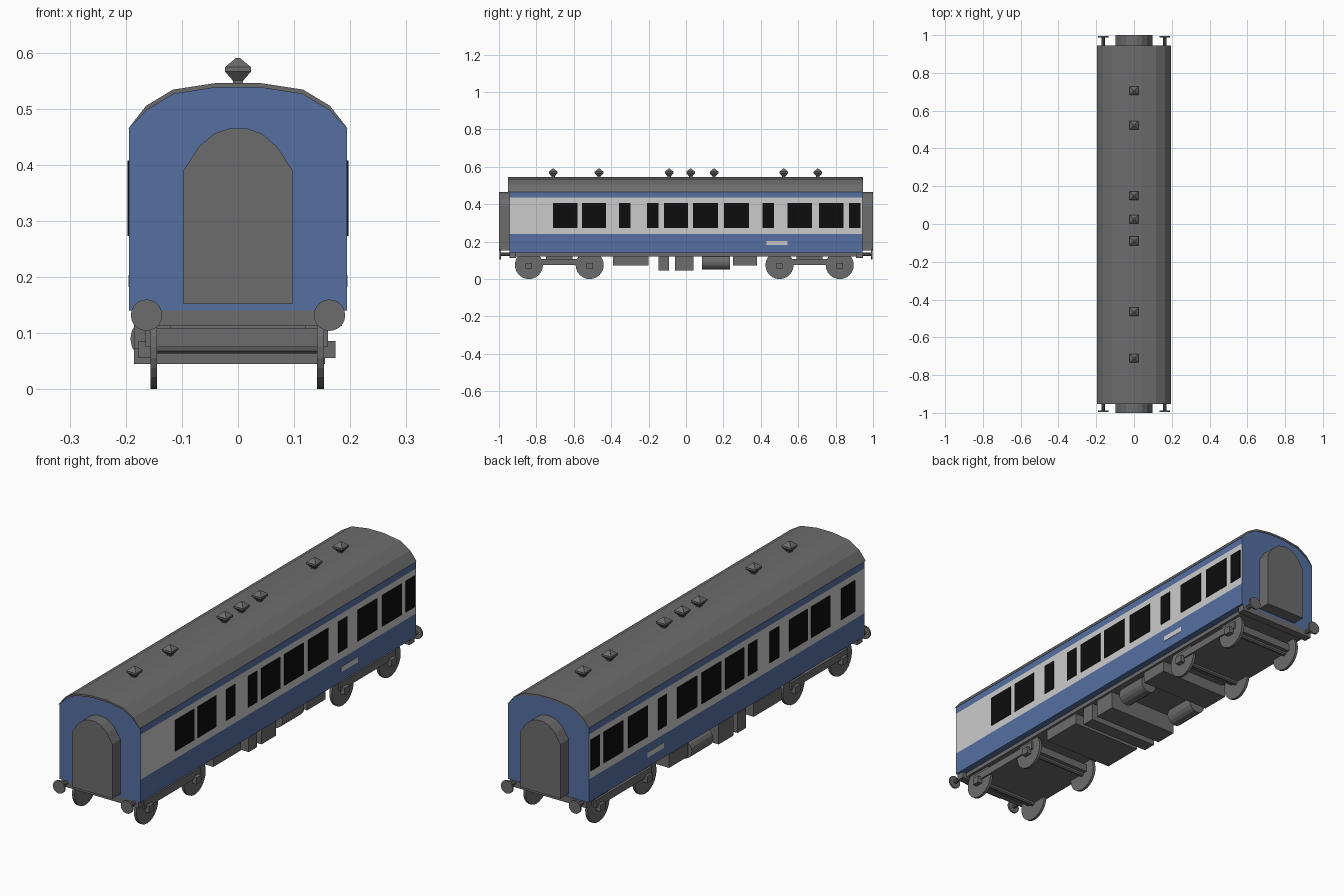
import bpy, bmesh, math
from mathutils import Matrix

if "Cube" in bpy.data.objects:
    bpy.data.objects.remove(bpy.data.objects["Cube"])


def material(name, rgb):
    m = bpy.data.materials.new(name)
    m.diffuse_color = (*rgb, 1)
    m.use_nodes = True
    m.node_tree.nodes["Principled BSDF"].inputs["Base Color"].default_value = m.diffuse_color
    return m


BLUE = material("blue_paint", (0.09, 0.16, 0.36))
LIGHT = material("light_grey_paint", (0.52, 0.52, 0.52))
DARK = material("dark_grey", (0.15, 0.15, 0.15))
BLACK = material("window_black", (0.004, 0.004, 0.004))


def finish(name, bm, *mats):
    bmesh.ops.recalc_face_normals(bm, faces=bm.faces)
    me = bpy.data.meshes.new(name)
    bm.to_mesh(me)
    bm.free()
    for m in mats:
        me.materials.append(m)
    ob = bpy.data.objects.new(name, me)
    bpy.context.collection.objects.link(ob)
    return ob


def box(name, x, y, z, mat=DARK):
    """Box from (low, high) ranges on each axis."""
    bm = bmesh.new()
    bmesh.ops.create_cube(bm, size=1)
    for v in bm.verts:
        for i, (lo, hi) in enumerate((x, y, z)):
            v.co[i] = (lo + hi) / 2 + v.co[i] * (hi - lo)
    return finish(name, bm, mat)


def cylinder(name, centre, radius, depth, axis, sides=24, mat=DARK):
    bm = bmesh.new()
    turn = Matrix.Rotation(math.pi / 2, 4, 'Y' if axis == 'X' else 'X')
    bmesh.ops.create_cone(bm, cap_ends=True, segments=sides, radius1=radius,
                          radius2=radius, depth=depth,
                          matrix=Matrix.Translation(centre) @ turn)
    return finish(name, bm, mat)


def prism(profile, y0, y1):
    """Extrude a closed x,z profile along y."""
    bm = bmesh.new()
    a = [bm.verts.new((x, y0, z)) for x, z in profile]
    b = [bm.verts.new((x, y1, z)) for x, z in profile]
    bm.faces.new(a)
    bm.faces.new(b)
    n = len(a)
    for i in range(n):
        bm.faces.new((a[i], a[(i + 1) % n], b[(i + 1) % n], b[i]))
    return bm


def mirrored(half):
    return half + [(-x, z) for x, z in reversed(half)]


# Body shell with painted bands on the sides
arc = [(0.194, 0.465), (0.163, 0.497), (0.115, 0.526), (0.038, 0.538)]
bm = prism(mirrored([(0.194, 0.14), (0.194, 0.24), (0.194, 0.435)] + arc), -0.945, 0.943)
for f in bm.faces:
    if len(f.verts) == 4 and 0.25 < f.calc_center_median().z < 0.42 \
            and abs(f.calc_center_median().x) > 0.19:
        f.material_index = 1
finish("coach_body", bm, BLUE, LIGHT)

# Roof skin
outer = [(0.195, 0.465), (0.164, 0.505), (0.116, 0.534), (0.038, 0.546)]
finish("roof", prism(mirrored(outer) + mirrored(arc)[::-1], -0.953, 0.946), DARK)

# Windows and number plates on both sides
windows = [(-0.71, -0.58), (-0.556, -0.428), (-0.358, -0.297), (-0.208, -0.148),
           (-0.118, 0.01), (0.038, 0.17), (0.204, 0.338), (0.41, 0.47),
           (0.542, 0.674), (0.71, 0.842), (0.872, 0.933)]
for side, label in ((1, "right"), (-1, "left")):
    xs = sorted((side * 0.19, side * 0.197))
    for y in windows + ([(-0.88, -0.785)] if side < 0 else []):
        box(label + "_window", xs, y, (0.273, 0.408), BLACK)
    box(label + "_plate", sorted((side * 0.19, side * 0.1955)), (0.43, 0.542),
        (0.182, 0.204), LIGHT)

# Roof ventilators: square stem flaring to a cap
for y in (-0.71, -0.465, -0.09, 0.025, 0.15, 0.523, 0.705):
    bm = bmesh.new()
    rings = []
    for r, z in ((0.009, 0.54), (0.009, 0.55), (0.023, 0.566), (0.023, 0.574), (0.004, 0.59)):
        rings.append([bm.verts.new((sx * r, y + sy * r, z))
                      for sx, sy in ((1, 1), (-1, 1), (-1, -1), (1, -1))])
    for lo, hi in zip(rings, rings[1:]):
        for i in range(4):
            j = (i + 1) % 4
            bm.faces.new((lo[i], lo[j], hi[j], hi[i]))
    bm.faces.new(rings[0])
    bm.faces.new(rings[-1])
    finish("roof_vent", bm, DARK)

# Ends: arched gangway, buffer beam and buffers
arch = mirrored([(0.097, 0.152), (0.097, 0.39), (0.07, 0.432), (0.042, 0.456), (0.015, 0.465)])
for e, label in ((-1, "front"), (1, "back")):
    finish(label + "_gangway", prism(arch, *sorted((e * 0.94, e * 1.0))), DARK)
    box(label + "_buffer_beam", (-0.185, 0.185), sorted((e * 0.91, e * 0.945)), (0.113, 0.14))
    for x in (-0.163, 0.163):
        cylinder(label + "_buffer_shank", (x, e * 0.96, 0.132), 0.009, 0.06, 'Y', 10)
        cylinder(label + "_buffer_head", (x, e * 0.992, 0.132), 0.028, 0.008, 'Y', 20)

# Underframe and hanging equipment
box("underframe", (-0.165, 0.165), (-0.93, 0.93), (0.122, 0.141))
for y, z in (((-0.39, -0.20), 0.073), ((-0.148, -0.09), 0.045),
             ((-0.06, 0.04), 0.045), ((0.252, 0.38), 0.073)):
    box("equipment_box", (-0.185, 0.155), y, (z, 0.13))
for x in (-0.153, 0.115):
    cylinder("air_tank", (x, 0.16, 0.09), 0.039, 0.148, 'Y', 16)

# Bogies with wheels, axles and axle boxes
for axles, label in (((-0.84, -0.515), "front"), ((0.5, 0.822), "back")):
    mid = sum(axles) / 2
    box(label + "_bogie_frame", (-0.165, 0.16), (axles[0] - 0.03, axles[1] + 0.03), (0.075, 0.108))
    box(label + "_bogie_bolster", (-0.12, 0.12), (mid - 0.07, mid + 0.07), (0.1, 0.13))
    for y in axles:
        cylinder("axle", (0, y, 0.075), 0.012, 0.3, 'X', 10)
        for x in (-0.15, 0.147):
            cylinder("wheel", (x, y, 0.075), 0.075, 0.012, 'X', 24)
        for x in (-0.166, 0.163):
            box("axle_box", (x - 0.011, x + 0.011), (y - 0.017, y + 0.017), (0.056, 0.086))
